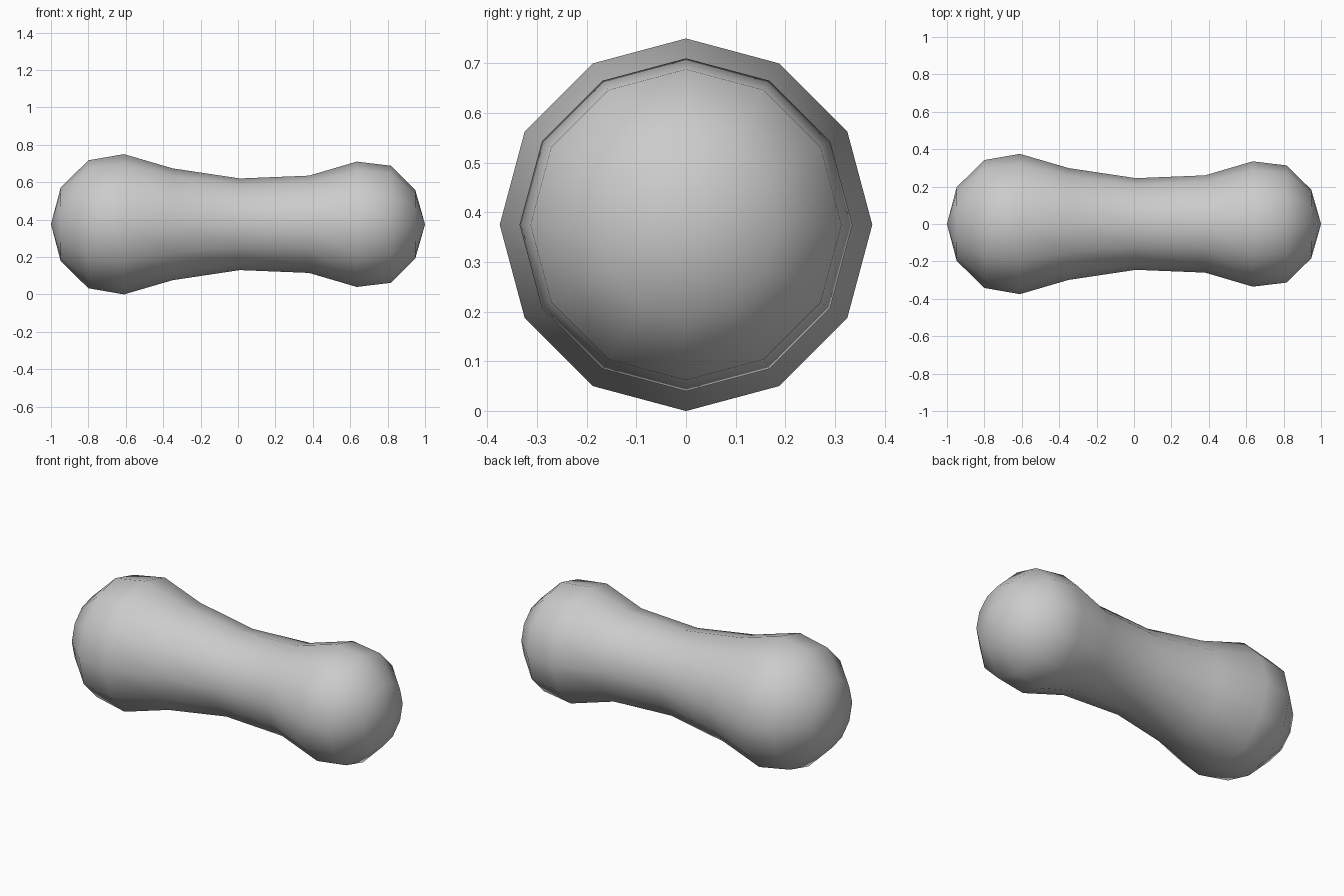
import bpy, bmesh, math

if "Cube" in bpy.data.objects:
    bpy.data.objects.remove(bpy.data.objects["Cube"])

SIDES = 12
AXIS_Z = 0.375
# Profile along x: (position, radius), between the two end poles
PROFILE = [(-0.948, 0.197), (-0.80, 0.342), (-0.61, 0.375), (-0.35, 0.299),
           (0.01, 0.245), (0.38, 0.260), (0.635, 0.335), (0.817, 0.313),
           (0.948, 0.183)]

bm = bmesh.new()


def ring(x, r):
    return [bm.verts.new((x, r * math.cos(2 * math.pi * i / SIDES),
                          AXIS_Z + r * math.sin(2 * math.pi * i / SIDES)))
            for i in range(SIDES)]


# Lathed body
rings = [ring(x, r) for x, r in PROFILE]
for a, b in zip(rings, rings[1:]):
    for i in range(SIDES):
        j = (i + 1) % SIDES
        bm.faces.new((a[i], a[j], b[j], b[i]))

# Rounded ends closing to a pole
for x, loop in ((-1, rings[0]), (1, rings[-1])):
    pole = bm.verts.new((x, 0, AXIS_Z))
    for i in range(SIDES):
        bm.faces.new((pole, loop[i], loop[(i + 1) % SIDES]))

bmesh.ops.recalc_face_normals(bm, faces=bm.faces)
for f in bm.faces:
    f.smooth = True

mesh = bpy.data.meshes.new("dumbbell_body")
bm.to_mesh(mesh)
bm.free()
body = bpy.data.objects.new("dumbbell_body", mesh)
bpy.context.collection.objects.link(body)
